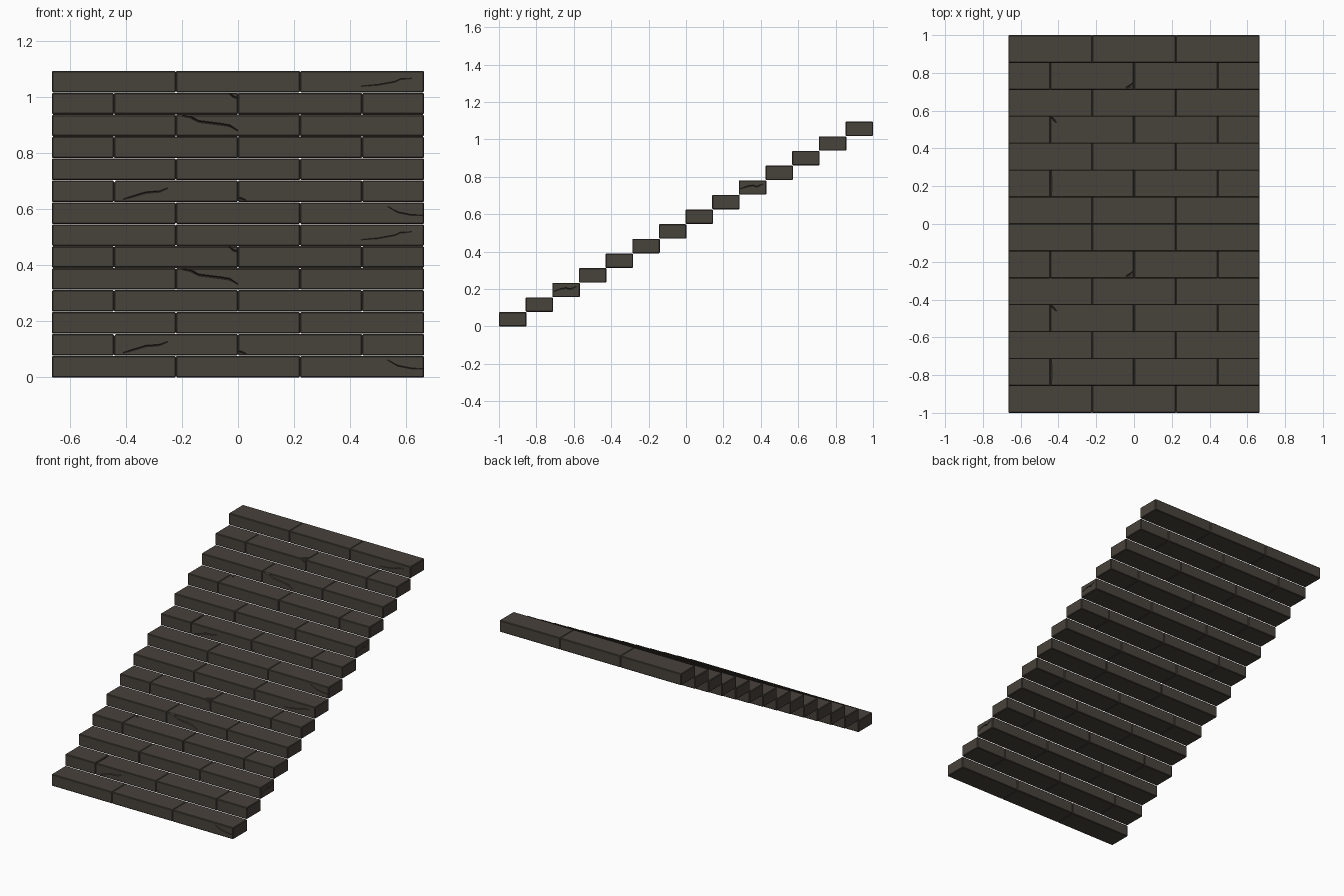
import bpy, bmesh
from mathutils import Vector

if "Cube" in bpy.data.objects:
    bpy.data.objects.remove(bpy.data.objects["Cube"])

W, L = 0.665, 0.4433            # half width, full brick length
D, H = 0.147, 0.077             # brick depth and height
PY = (2 - D) / 13               # step going
PZ = (1.095 - H) / 13           # step rise
ROWS = 7                        # bond pattern repeats after seven steps

stone = bpy.data.materials.new("dark_brown_stone")
stone.diffuse_color = (0.064, 0.054, 0.043, 1)
stone.use_nodes = True
stone.node_tree.nodes["Principled BSDF"].inputs["Base Color"].default_value = stone.diffuse_color


def new_object(name, bm):
    bmesh.ops.recalc_face_normals(bm, faces=bm.faces)
    me = bpy.data.meshes.new(name)
    bm.to_mesh(me)
    bm.free()
    me.materials.append(stone)
    ob = bpy.data.objects.new(name, me)
    bpy.context.collection.objects.link(ob)
    return ob


def brick(name, x0, x1, y0, z0):
    bm = bmesh.new()
    bmesh.ops.create_cube(bm, size=1)
    for v in bm.verts:
        v.co = Vector(((x0 + x1) / 2 + v.co.x * (x1 - x0),
                       y0 + D / 2 + v.co.y * D,
                       z0 + H / 2 + v.co.z * H))
    bmesh.ops.bevel(bm, geom=bm.edges[:], offset=0.004, segments=1, affect='EDGES')
    return new_object(name, bm)


def crack_cutter(side, level, points, width, depth):
    """Diamond-section tube along a path lying on one face, thin at the ends."""
    to3d = {'front': lambda u, v, n: (u, level - n, v),
            'side': lambda u, v, n: (level + n, u, v),
            'top': lambda u, v, n: (u, v, level + n)}[side]
    bm = bmesh.new()
    rings = []
    for i, (u, v) in enumerate(points):
        a = Vector(points[max(i - 1, 0)])
        b = Vector(points[min(i + 1, len(points) - 1)])
        t = (b - a).normalized()
        k = 0.5 if i in (0, len(points) - 1) else 1
        pu, pv = -t.y * width * k, t.x * width * k
        rings.append([bm.verts.new(to3d(*p)) for p in (
            (u + pu, v + pv, 0.001), (u, v, -depth * k),
            (u - pu, v - pv, 0.001), (u, v, depth))])
    for r, s in zip(rings, rings[1:]):
        for j in range(4):
            bm.faces.new((r[j], r[j - 1], s[j - 1], s[j]))
    bm.faces.new(rings[0])
    bm.faces.new(rings[-1])
    ob = new_object("crack_cutter", bm)
    ob.hide_render = True
    return ob


# (row, brick) -> cracks: face, path on that face, half width, depth
cracks = {
    (0, 2): [('front', [(.535, .062), (.57, .042), (.62, .032), (.68, .03)], .002, .006)],
    (1, 1): [('front', [(-.41, .088), (-.38, .097), (-.33, .112), (-.28, .116), (-.25, .128)], .003, .008),
             ('top', [(-.441, -.88), (-.441, -.78), (-.441, -.70)], .008, .014)],
    (1, 2): [('front', [(-.01, .094), (.012, .088), (.028, .084)], .007, .008)],
    (2, 2): [('side', [(-.705, .188), (-.67, .201), (-.64, .206), (-.62, .199), (-.585, .214)], .003, .008)],
    (3, 1): [('top', [(-.45, -.43), (-.43, -.44), (-.412, -.46)], .006, .008)],
    (4, 1): [('front', [(-.2, .386), (-.17, .382), (-.14, .366), (-.06, .356), (-.03, .351), (.0, .333)], .004, .009)],
    (5, 1): [('front', [(-.034, .468), (-.018, .455), (.01, .445)], .004, .007),
             ('top', [(-.042, -.276), (-.02, -.268), (.01, -.24)], .008, .008)],
    (6, 2): [('front', [(.44, .492), (.5, .497), (.56, .508), (.58, .517), (.62, .52)], .002, .005)],
}

for r in range(ROWS):
    # running bond: three full bricks, or half bricks at both ends
    cuts = [-W, -L / 2, L / 2, W] if r % 2 == 0 else [-W, -L, 0, L, W]
    y0, z0 = -1 + r * PY, r * PZ
    for i, (x0, x1) in enumerate(zip(cuts, cuts[1:])):
        ob = brick(f"step_{r + 1}_brick_{i + 1}", x0, x1, y0, z0)
        cutters = []
        for side, pts, w, d in cracks.get((r, i), []):
            level = {'front': y0, 'side': W, 'top': z0 + H}[side]
            c = crack_cutter(side, level, pts, w, d)
            m = ob.modifiers.new("crack", 'BOOLEAN')
            m.operation, m.solver, m.object = 'DIFFERENCE', 'EXACT', c
            cutters.append(c)
        if cutters:
            # bake the cracks, then drop the cutters
            bpy.context.view_layer.update()
            dg = bpy.context.evaluated_depsgraph_get()
            me = bpy.data.meshes.new_from_object(ob.evaluated_get(dg))
            ob.modifiers.clear()
            ob.data = me
            for c in cutters:
                bpy.data.objects.remove(c)
        # same brick in the upper half of the flight
        up = bpy.data.objects.new(f"step_{r + 1 + ROWS}_brick_{i + 1}", ob.data)
        up.location = (0, ROWS * PY, ROWS * PZ)
        bpy.context.collection.objects.link(up)
